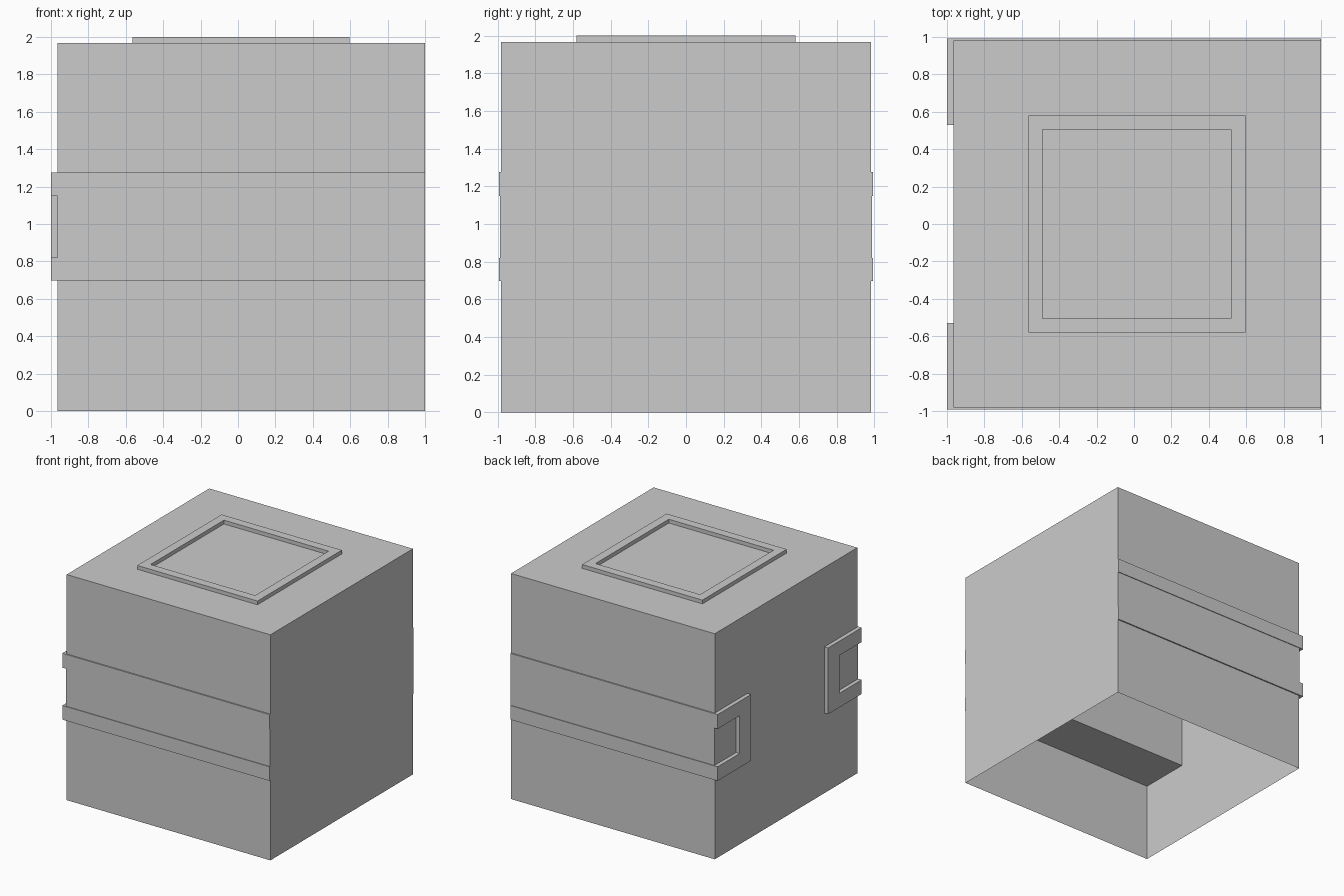
import bpy, bmesh
from mathutils import Vector

if "Cube" in bpy.data.objects:
    bpy.data.objects.remove(bpy.data.objects["Cube"])


def box(name, lo, hi, edit=None):
    """Axis-aligned box between two corners, with an optional bmesh edit."""
    bm = bmesh.new()
    bmesh.ops.create_cube(bm, size=1)
    lo, hi = Vector(lo), Vector(hi)
    for v in bm.verts:
        v.co = Vector([(lo[i] + hi[i]) / 2 + v.co[i] * (hi[i] - lo[i]) for i in range(3)])
    bm.normal_update()
    if edit:
        edit(bm)
    mesh = bpy.data.meshes.new(name)
    bm.to_mesh(mesh)
    bm.free()
    ob = bpy.data.objects.new(name, mesh)
    bpy.context.collection.objects.link(ob)
    return ob


def delete_facing(bm, sign):
    faces = [f for f in bm.faces if f.normal.z * sign > 0.9]
    bmesh.ops.delete(bm, geom=faces, context='FACES')


TOP = 1.967

# Body: thin shell, open underneath
box("body_shell", (-0.965, -0.982, 0), (1, 0.982, TOP), lambda bm: delete_facing(bm, -1))


# Raised square frame on the top
def hollow_frame(bm):
    delete_facing(bm, -1)
    top = [f for f in bm.faces if f.normal.z > 0.9]
    bmesh.ops.inset_region(bm, faces=top, thickness=0.107)
    out = bmesh.ops.extrude_face_region(bm, geom=top)
    for v in out["geom"]:
        if isinstance(v, bmesh.types.BMVert):
            v.co.z = TOP
    floor = [f for f in bm.faces if all(abs(v.co.z - TOP) < 1e-4 for v in f.verts)]
    bmesh.ops.delete(bm, geom=floor + [f for f in top if f.is_valid and f not in floor], context='FACES')
    bmesh.ops.recalc_face_normals(bm, faces=bm.faces)


box("top_frame", (-0.565, -0.581, TOP), (0.595, 0.581, 2), hollow_frame)

# Side block reaching into the shell, with its recess leaving a raised U-shaped rim
block = box("side_block", (-1, -0.993, 0.697), (1, -0.53, 1.275))
cutters = [
    box("recess_cutter_front", (-1.1, -1.1, 0.82), (1.1, -0.987, 1.15)),
    box("recess_cutter_left", (-1.1, -1.1, 0.82), (-0.966, -0.69, 1.15)),
]
for cutter in cutters:
    cutter.hide_render = True
    cutter.hide_set(True)
    mod = block.modifiers.new("recess", 'BOOLEAN')
    mod.operation = 'DIFFERENCE'
    mod.solver = 'EXACT'
    mod.object = cutter

# Matching block on the back
mirror = block.modifiers.new("mirror_to_back", 'MIRROR')
mirror.use_axis = (False, True, False)
